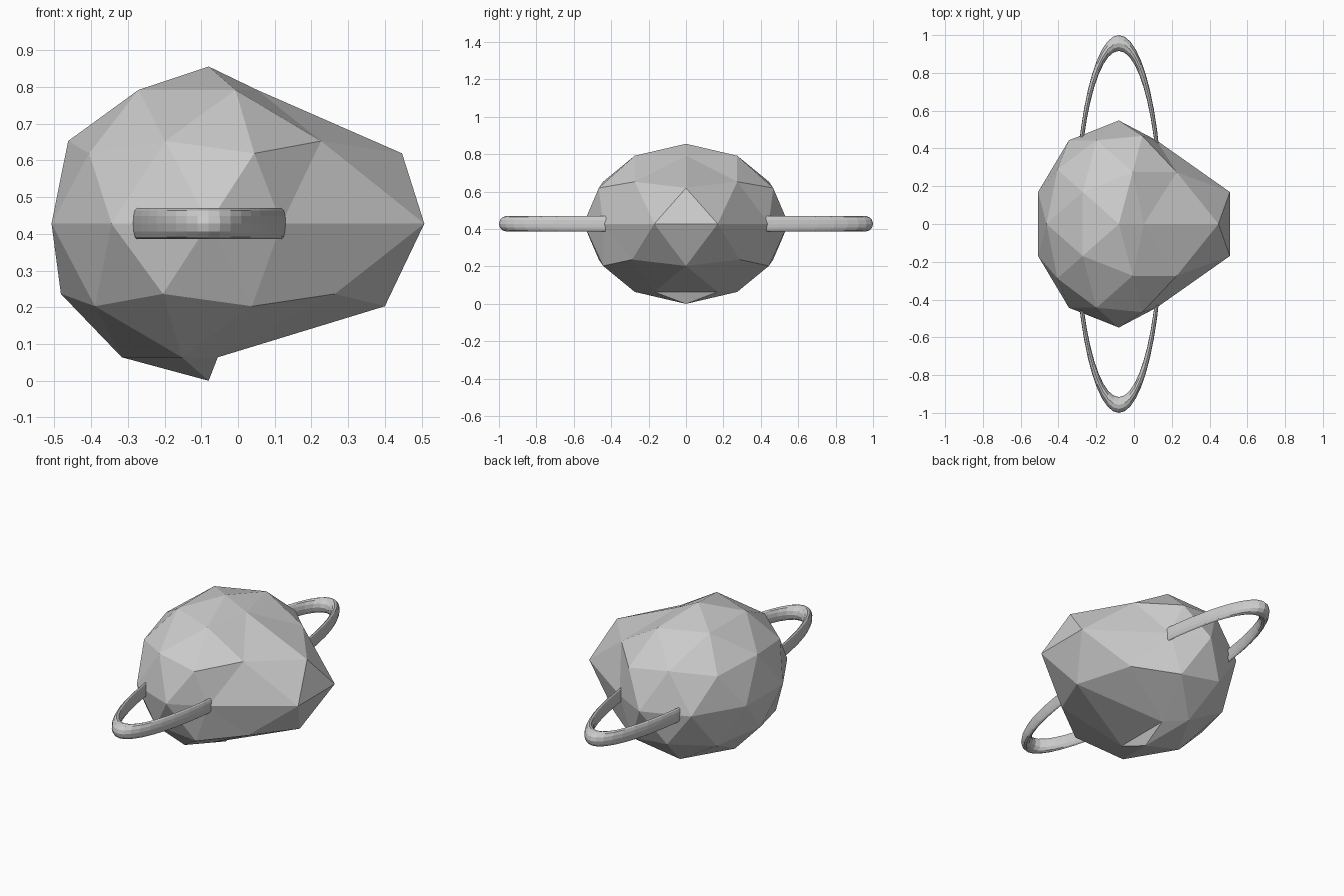
import bpy

if "Cube" in bpy.data.objects:
    bpy.data.objects.remove(bpy.data.objects["Cube"])

CENTER = (-0.08, 0, 0.428)
RX, RY, RZ = 0.45, 0.548, 0.428

# Faceted body: a low-poly sphere whose +x side is stretched into a blunt nose
bpy.ops.mesh.primitive_ico_sphere_add(subdivisions=2, radius=1, location=CENTER)
body = bpy.context.object
body.name = "faceted_body"
for v in body.data.vertices:
    x = v.co.x
    if x > 0.35:
        x = 2.378 * x - 0.956
    v.co = (x * RX, v.co.y * RY, v.co.z * RZ)

# Narrow elliptical ring passing through the body
bpy.ops.mesh.primitive_torus_add(major_radius=0.958, minor_radius=0.042,
                                 major_segments=48, minor_segments=12,
                                 location=CENTER)
ring = bpy.context.object
ring.name = "ring"
for v in ring.data.vertices:
    v.co.x *= 0.233
